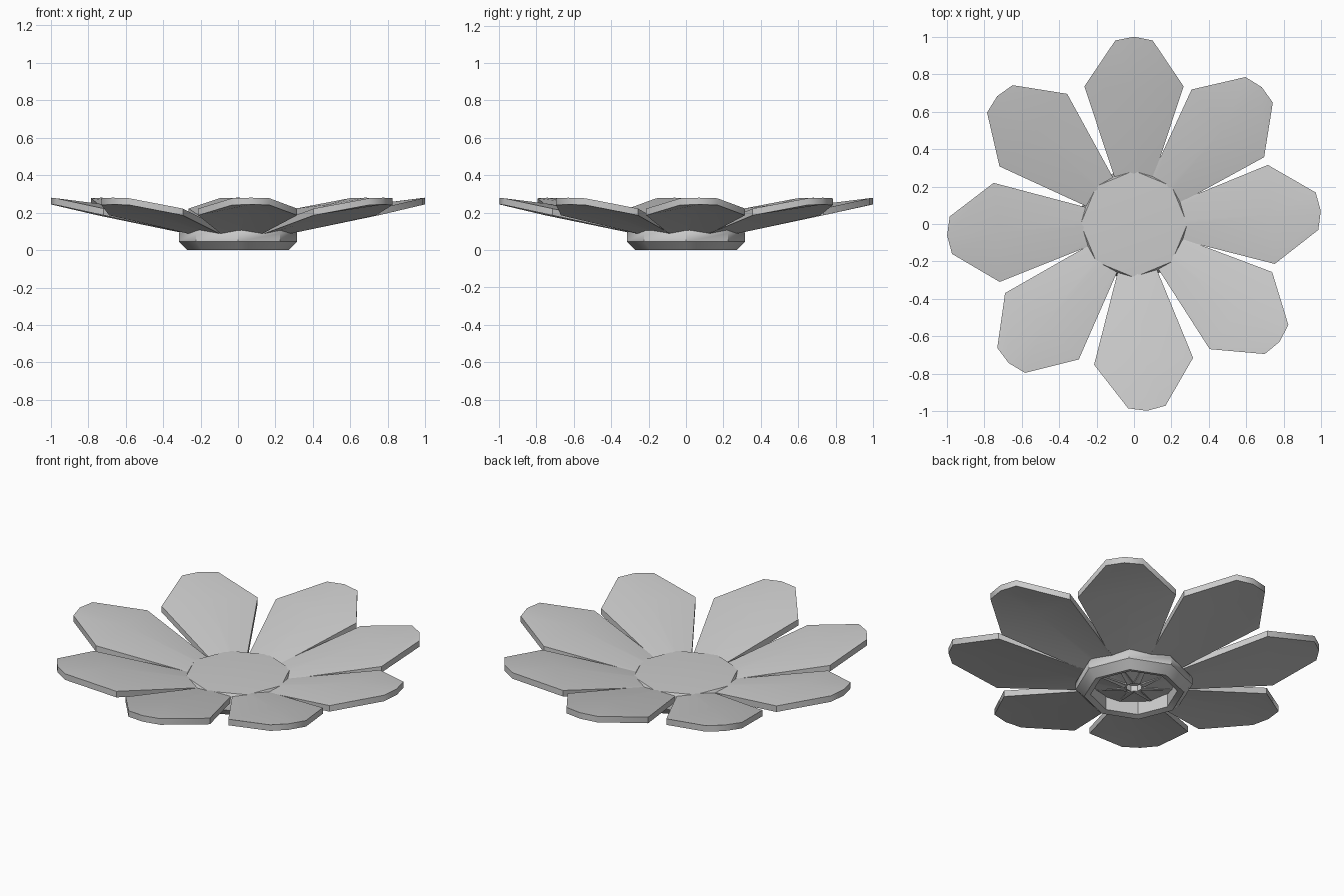
import bpy, bmesh
from math import cos, sin, pi, radians

cube = bpy.data.objects.get("Cube")
if cube:
    bpy.data.objects.remove(cube)

grey = bpy.data.materials.new("light_grey")
grey.use_nodes = True
grey.diffuse_color = (0.6, 0.6, 0.6, 1)
grey.node_tree.nodes["Principled BSDF"].inputs["Base Color"].default_value = (0.6, 0.6, 0.6, 1)


def make(name, bm, smooth_angle):
    bmesh.ops.recalc_face_normals(bm, faces=bm.faces)
    mesh = bpy.data.meshes.new(name)
    bm.to_mesh(mesh)
    bm.free()
    mesh.materials.append(grey)
    obj = bpy.data.objects.new(name, mesh)
    bpy.context.collection.objects.link(obj)
    bpy.ops.object.select_all(action="DESELECT")
    obj.select_set(True)
    bpy.context.view_layer.objects.active = obj
    bpy.ops.object.shade_smooth_by_angle(angle=radians(smooth_angle))
    return obj


# Flower centre: bevelled eight-sided cap, hollow underneath
def flower_centre():
    sides = 8
    profile = [(0.235, 0.1), (0.235, 0.01), (0.27, 0), (0.316, 0.045),
               (0.316, 0.09), (0.285, 0.135)]
    bm = bmesh.new()
    rings = [[bm.verts.new((r * cos(2 * pi * i / sides), r * sin(2 * pi * i / sides), z))
              for i in range(sides)] for r, z in profile]
    for a, b in zip(rings, rings[1:]):
        for i in range(sides):
            j = (i + 1) % sides
            bm.faces.new((a[i], a[j], b[j], b[i]))
    for ring, z in ((rings[0], 0.11), (rings[-1], 0.145)):
        mid = bm.verts.new((0, 0, z))
        for i in range(sides):
            bm.faces.new((ring[i], ring[(i + 1) % sides], mid))
    make("flower_centre", bm, 40)


# Petal: gently arched slab that widens outwards and ends in a blunt tip
def petal(name, angle):
    # each row: edge radius, half width, edge height, ridge radius, ridge height
    rows = [(0.04, 0.035, 0.075, 0.04, 0.08),
            (0.735, 0.265, 0.222, 0.72, 0.245),
            (0.98, 0.1, 0.277, 1.0, 0.28)]
    thick = 0.036
    bm = bmesh.new()

    def sheet(drop):
        grid = []
        for r, w, z, rr, rz in rows:
            points = [(r, -w, z), (rr, 0, rz), (r, w, z)]
            grid.append([bm.verts.new((x * cos(angle) - y * sin(angle),
                                       x * sin(angle) + y * cos(angle), h - drop))
                         for x, y, h in points])
        for a, b in zip(grid, grid[1:]):
            for k in range(2):
                bm.faces.new((a[k], b[k], b[k + 1], a[k + 1]))
        return grid

    def rim(g):
        return g[0] + [g[1][2]] + g[2][::-1] + [g[1][0]]

    top, under = rim(sheet(0)), rim(sheet(thick))
    for i in range(len(top)):
        j = (i + 1) % len(top)
        bm.faces.new((top[i], top[j], under[j], under[i]))
    make(name, bm, 45)


flower_centre()
for n, degrees in enumerate((4, 47, 90, 137, 183.5, 228, 274, 321)):
    petal(f"petal_{n + 1}", radians(degrees))
